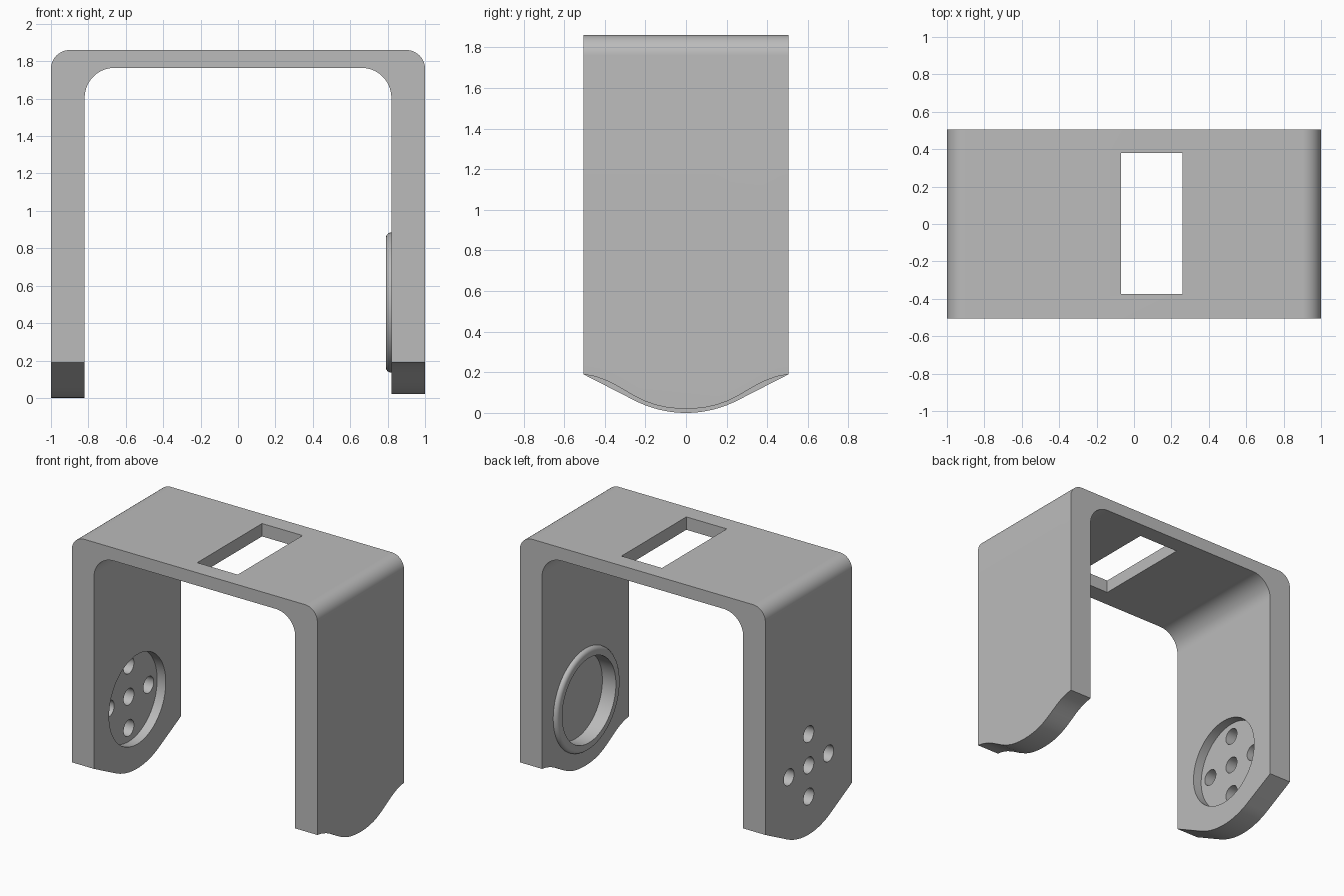
import bpy, bmesh, math
from mathutils import Vector

if "Cube" in bpy.data.objects:
    bpy.data.objects.remove(bpy.data.objects["Cube"])

grey = bpy.data.materials.new("light_grey")
grey.diffuse_color = (0.5, 0.5, 0.5, 1)
grey.use_nodes = True
grey.node_tree.nodes["Principled BSDF"].inputs["Base Color"].default_value = grey.diffuse_color


def finish(name, bm):
    bmesh.ops.recalc_face_normals(bm, faces=bm.faces)
    mesh = bpy.data.meshes.new(name)
    bm.to_mesh(mesh)
    bm.free()
    obj = bpy.data.objects.new(name, mesh)
    bpy.context.collection.objects.link(obj)
    mesh.materials.append(grey)
    return obj


def prism(name, points, direction):
    """Extrude a closed outline of 3D points along a direction."""
    bm = bmesh.new()
    face = bm.faces.new([bm.verts.new(p) for p in points])
    ext = bmesh.ops.extrude_face_region(bm, geom=[face])
    verts = [v for v in ext["geom"] if isinstance(v, bmesh.types.BMVert)]
    bmesh.ops.translate(bm, verts=verts, vec=Vector(direction))
    return finish(name, bm)


def arc(cx, cz, r, a0, a1, n=14):
    angles = [math.radians(a0 + (a1 - a0) * i / n) for i in range(n + 1)]
    return [(cx + r * math.cos(a), cz + r * math.sin(a)) for a in angles]


def disc(x0, x1, y, z, r, n=64):
    """Cylinder along x."""
    ring = [(x0, y + r * math.cos(math.tau * i / n), z + r * math.sin(math.tau * i / n))
            for i in range(n)]
    return prism("cutter", ring, (x1 - x0, 0, 0))


def cut(target, cutter):
    mod = target.modifiers.new("cut", "BOOLEAN")
    mod.operation, mod.solver, mod.object = "DIFFERENCE", "EXACT", cutter
    bpy.context.view_layer.objects.active = target
    bpy.ops.object.modifier_apply(modifier=mod.name)
    bpy.data.objects.remove(cutter)


W, TOP, HALF, IN, IN_TOP = 1.0, 1.86, 0.505, 0.82, 1.765
HUB = 0.51

# U-shaped bracket with rounded corners
outline = [(-W, -0.1)] + arc(-W + 0.1, TOP - 0.1, 0.1, 180, 90)
outline += arc(W - 0.1, TOP - 0.1, 0.1, 90, 0) + [(W, -0.1), (IN, -0.1)]
outline += arc(IN - 0.16, IN_TOP - 0.16, 0.16, 0, 90)
outline += arc(-IN + 0.16, IN_TOP - 0.16, 0.16, 90, 180) + [(-IN, -0.1)]
bracket = prism("bracket", [(x, -HALF, z) for x, z in outline], (0, 2 * HALF, 0))

# Slot through the top plate
slot = [(-0.07, -0.375, 1.6), (0.26, -0.375, 1.6), (0.26, 0.38, 1.6), (-0.07, 0.38, 1.6)]
cut(bracket, prism("cutter", slot, (0, 0, 0.5)))


# Curved feet: straight flanks on the left leg, wavy flanks on the right leg
def trim_foot(x0, half_curve):
    curve = [(-y, z) for y, z in half_curve] + [(y, z) for y, z in reversed(half_curve[:-1])]
    pts = [(-0.6, -0.3), (-0.6, 0.19)] + curve + [(0.6, 0.19), (0.6, -0.3)]
    cut(bracket, prism("cutter", [(x0, y, z) for y, z in pts], (0.4, 0, 0)))


R = 0.556
straight = [(HALF, 0.19)] + [(R * math.sin(math.radians(a)), R * (1 - math.cos(math.radians(a))))
                             for a in range(27, -1, -3)]
wavy = [(HALF, 0.19), (0.45, 0.18), (0.4, 0.163), (0.35, 0.139), (0.3, 0.11), (0.25, 0.081),
        (0.2, 0.057), (0.15, 0.039), (0.1, 0.028), (0.05, 0.022), (0, 0.02)]
trim_foot(-1.1, straight)
trim_foot(0.7, wavy)

# Round recess and five screw holes in the left leg
cut(bracket, disc(-0.89, -0.7, 0, HUB, 0.33))
for dy, dz in [(0, 0), (1, 0), (-1, 0), (0, 1), (0, -1)]:
    cut(bracket, disc(-1.1, -0.7, dy * 0.23, HUB + dz * 0.23, 0.06, 32))

# Blind bearing pocket in the right leg
cut(bracket, disc(0.7, 0.9, 0, HUB, 0.312))

# Raised collar around the pocket, rounded on its outer rim
profile = [(0.82, 0.375)] + arc(0.82, 0.345, 0.03, 90, 180, 6) + [(0.79, 0.312), (0.82, 0.312)]
bm = bmesh.new()
verts = [bm.verts.new((x, 0, HUB + r)) for x, r in profile[1:]]
edges = [bm.edges.new(pair) for pair in zip(verts, verts[1:])]
bmesh.ops.spin(bm, geom=verts + edges, cent=(0, 0, HUB), axis=(1, 0, 0),
               angle=math.tau, steps=64, use_merge=True)
bmesh.ops.remove_doubles(bm, verts=bm.verts, dist=1e-5)
collar = finish("pocket_collar", bm)

# Smooth curves, keep edges sharp
for obj in (bracket, collar):
    bpy.ops.object.select_all(action="DESELECT")
    obj.select_set(True)
    bpy.context.view_layer.objects.active = obj
    bpy.ops.object.shade_smooth_by_angle(angle=math.radians(25))
